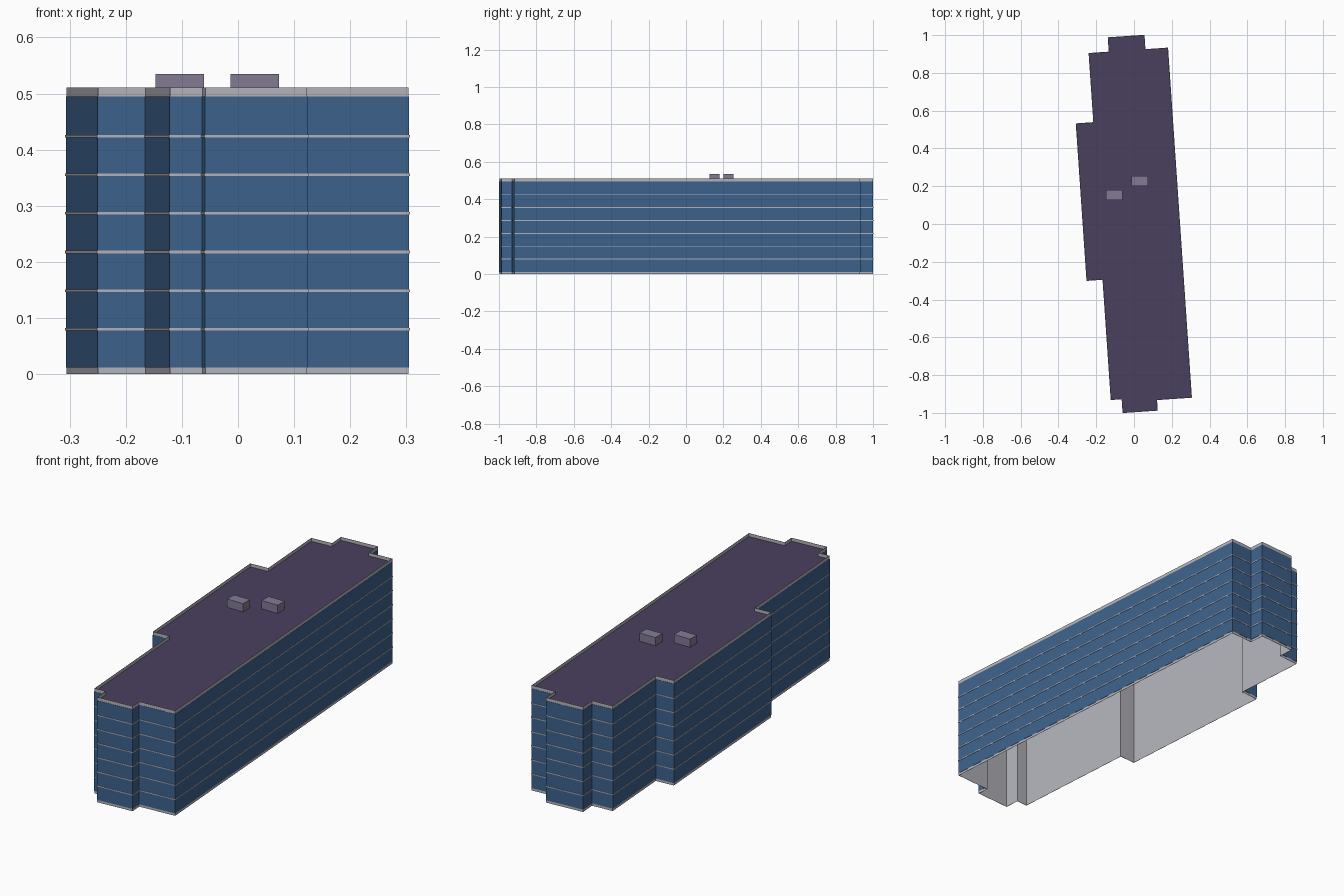
import bpy, bmesh, math
from mathutils import Matrix, Vector

cube = bpy.data.objects.get("Cube")
if cube:
    bpy.data.objects.remove(cube, do_unlink=True)


def material(name, hexcode):
    rgb = [int(hexcode[i:i + 2], 16) / 255 for i in (0, 2, 4)]
    lin = [c / 12.92 if c <= 0.04045 else ((c + 0.055) / 1.055) ** 2.4 for c in rgb]
    m = bpy.data.materials.new(name)
    m.use_nodes = True
    m.diffuse_color = (*lin, 1)
    m.node_tree.nodes["Principled BSDF"].inputs["Base Color"].default_value = (*lin, 1)
    return m


CONCRETE = material("light grey concrete", "B4B4BC")
GLASS = material("blue glass", "3D628C")
ROOFING = material("dark purple roofing", "4A405F")
UNIT = material("grey purple metal", "837B95")

# Stepped footprint, counter-clockwise, before turning it to its final angle
TURN = Matrix.Rotation(math.radians(3.9), 3, "Z")
FOOTPRINT = [Vector(p) for p in (
    (-0.184, -0.919), (-0.126, -0.919), (-0.126, -0.992), (0.056, -0.992),
    (0.056, -0.936), (0.241, -0.936), (0.241, 0.917), (0.121, 0.917),
    (0.121, 0.993), (-0.069, 0.993), (-0.069, 0.917), (-0.176, 0.917),
    (-0.176, 0.55), (-0.269, 0.55), (-0.269, -0.281), (-0.184, -0.281))]


def outline(offset):
    """Footprint pushed outwards by offset and turned."""
    result = []
    for i, p in enumerate(FOOTPRINT):
        before = (p - FOOTPRINT[i - 1]).normalized()
        after = (FOOTPRINT[(i + 1) % len(FOOTPRINT)] - p).normalized()
        push = Vector((before.y + after.y, -before.x - after.x))
        result.append(TURN @ (p + push * offset).to_3d())
    return result


def finish(name, bm, mat):
    mesh = bpy.data.meshes.new(name)
    bm.to_mesh(mesh)
    bm.free()
    mesh.materials.append(mat)
    obj = bpy.data.objects.new(name, mesh)
    bpy.context.collection.objects.link(obj)
    return obj


def skirt(name, rings, mat):
    """Join successive (offset, height) rings with wall faces."""
    bm = bmesh.new()
    loops = [[bm.verts.new((p.x, p.y, z)) for p in outline(o)] for o, z in rings]
    for low, high in zip(loops, loops[1:]):
        for i in range(len(low)):
            j = (i + 1) % len(low)
            bm.faces.new((low[i], low[j], high[j], high[i]))
    return finish(name, bm, mat)


# Open-bottomed wall shell with a thin parapet
HEIGHT, ROOF, BASE = 0.511, 0.495, 0.012
skirt("wall_shell", [(-0.001, 0), (0, 0), (0, HEIGHT), (-0.001, HEIGHT), (-0.001, 0)], CONCRETE)

# Glass facade between plinth and parapet
skirt("glass_facade", [(0, BASE), (0.001, BASE), (0.001, ROOF), (0, ROOF)], GLASS)

# Projecting floor bands
for floor in range(6):
    z = 0.080 + floor * 0.0688
    skirt(f"floor_band_{floor + 1}",
          [(0, z - 0.0023), (0.0025, z - 0.0023), (0.0025, z + 0.0023), (0, z + 0.0023)], CONCRETE)

# Flat roof, set below the parapet
bm = bmesh.new()
bm.faces.new([bm.verts.new((p.x, p.y, ROOF)) for p in outline(-0.001)])
finish("roof", bm, ROOFING)

# Rooftop plant units
for name, x, y in (("roof_unit_right", -0.104, 0.153), ("roof_unit_left", 0.030, 0.227)):
    bm = bmesh.new()
    bmesh.ops.create_cube(bm, size=1)
    bmesh.ops.scale(bm, vec=(0.086, 0.053, 0.04), verts=bm.verts)
    bmesh.ops.translate(bm, vec=(x, y, ROOF + 0.02), verts=bm.verts)
    finish(name, bm, UNIT)
